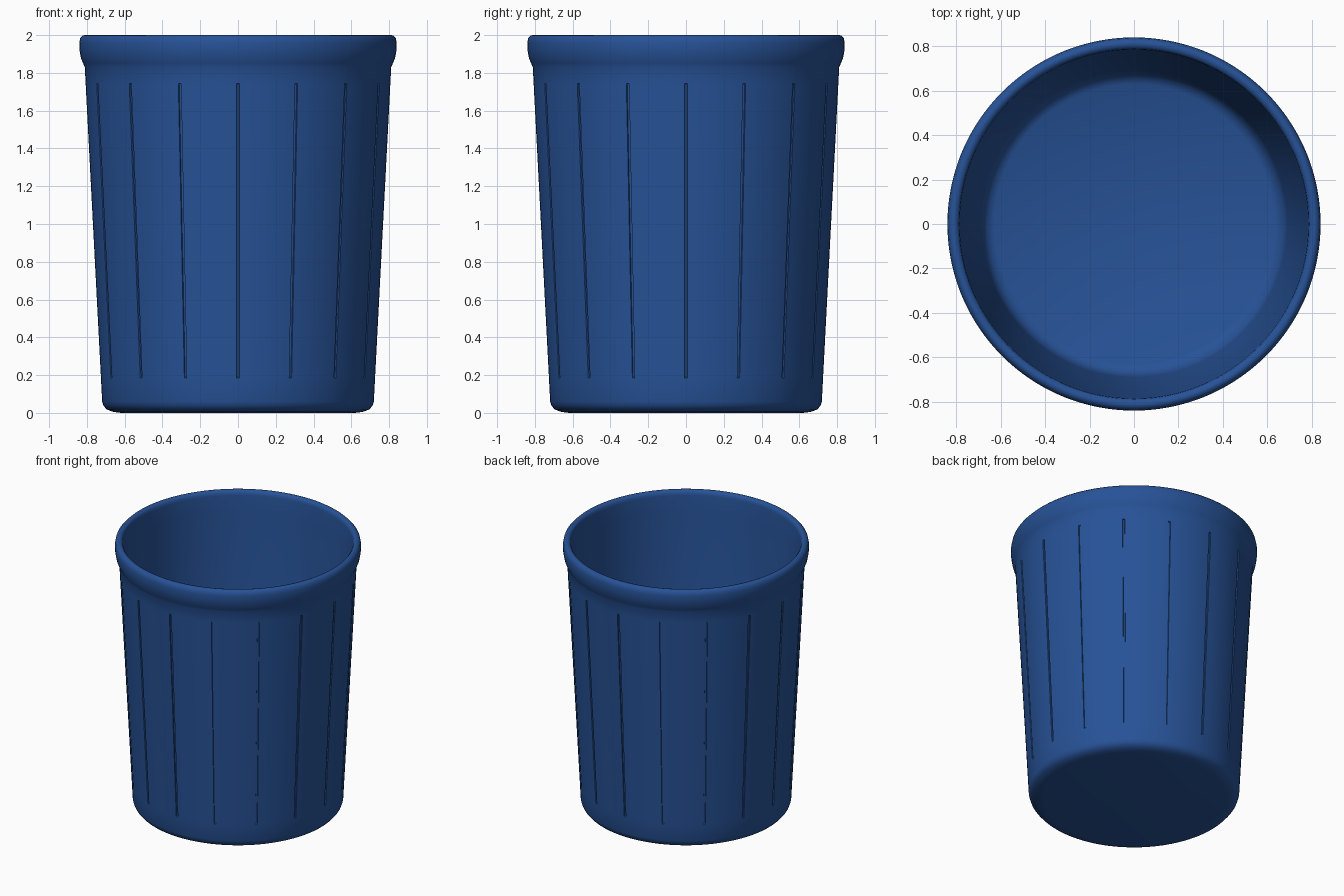
import bpy, bmesh
from math import cos, sin, pi, radians

cube = bpy.data.objects.get("Cube")
if cube:
    bpy.data.objects.remove(cube)

# One blue plastic
blue = bpy.data.materials.new("blue plastic")
blue.use_nodes = True
colour = (0.02, 0.085, 0.31, 1)
blue.diffuse_color = colour
blue.node_tree.nodes["Principled BSDF"].inputs["Base Color"].default_value = colour

GROOVES, STEPS = 16, 8
GROOVE_LOW, GROOVE_HIGH, GROOVE_DEPTH = 0.19, 1.74, 0.008


def wall(z):
    """Radius of the tapered outer wall."""
    return 0.716 + 0.052 * z


# Profile (radius, height): base, outer wall, rolled rim, inner wall, floor
profile = [(0.62, 0), (0.66, 0.005), (0.695, 0.018), (0.712, 0.038), (wall(0.06), 0.06)]
for z in (GROOVE_LOW - 0.004, GROOVE_LOW, 0.6, 1.0, 1.4, GROOVE_HIGH, GROOVE_HIGH + 0.004, 1.83):
    profile.append((wall(z), z))
profile += [(0.82, 1.85), (0.832, 1.88), (0.839, 1.92), (0.84, 1.96), (0.835, 1.985),
            (0.822, 1.998), (0.81, 2.0), (0.797, 1.996), (0.788, 1.985), (0.785, 1.965),
            (0.779, 1.85), (0.69, 0.15), (0.68, 0.105), (0.66, 0.075), (0.63, 0.06)]
outer_rows = 14

# Columns around the cup: (angle, inside a groove)
columns = []
for g in range(GROOVES):
    centre = g * 2 * pi / GROOVES
    columns += [(centre - 0.0095, False), (centre - 0.0075, True),
                (centre + 0.0075, True), (centre + 0.0095, False)]
    columns += [(centre + s * 2 * pi / GROOVES / STEPS, False) for s in range(1, STEPS)]

# Cup body
bm = bmesh.new()
rings = []
for row, (r, z) in enumerate(profile):
    ring = []
    for angle, cut in columns:
        grooved = cut and row < outer_rows and GROOVE_LOW <= z <= GROOVE_HIGH
        radius = r - GROOVE_DEPTH if grooved else r
        ring.append(bm.verts.new((radius * cos(angle), radius * sin(angle), z)))
    rings.append(ring)
count = len(columns)
for low, high in zip(rings, rings[1:]):
    for i in range(count):
        j = (i + 1) % count
        bm.faces.new((low[i], low[j], high[j], high[i]))

# Closed underside and inside floor
bm.faces.new(rings[0][::-1])
bm.faces.new(rings[-1])

mesh = bpy.data.meshes.new("cup_body")
bm.to_mesh(mesh)
bm.free()
mesh.materials.append(blue)
cup = bpy.data.objects.new("cup_body", mesh)
bpy.context.collection.objects.link(cup)
bpy.ops.object.select_all(action='DESELECT')
cup.select_set(True)
bpy.context.view_layer.objects.active = cup
bpy.ops.object.shade_smooth_by_angle(angle=radians(40))
